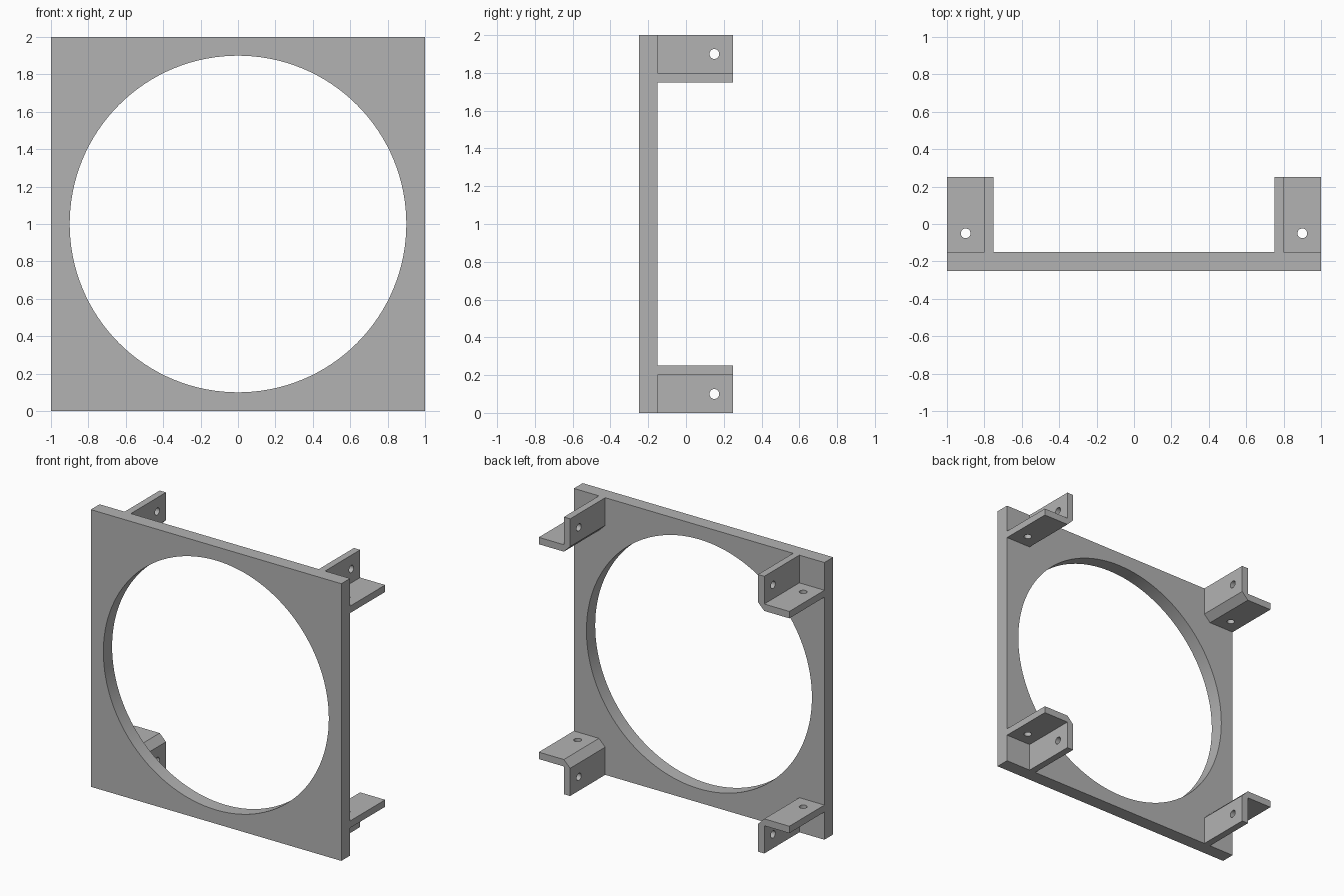
import bpy, bmesh, math

cube = bpy.data.objects.get("Cube")
if cube:
    bpy.data.objects.remove(cube, do_unlink=True)

grey = bpy.data.materials.new("plain_grey")
grey.use_nodes = True
colour = (0.45, 0.45, 0.45, 1)
grey.diffuse_color = colour
grey.node_tree.nodes["Principled BSDF"].inputs["Base Color"].default_value = colour

CENTRE = (0, 0, 1)          # shared origin, so parts mirror about the frame centre
FRONT, PLATE_BACK, BACK = -0.25, -0.15, 0.25


def extrude_profile(name, profile, y0, y1):
    """Solid from an (x, z) outline around CENTRE, extruded along y."""
    bm = bmesh.new()
    face = bm.faces.new([bm.verts.new((x, y0, z)) for x, z in profile])
    top = bmesh.ops.extrude_face_region(bm, geom=[face])["geom"]
    verts = [v for v in top if isinstance(v, bmesh.types.BMVert)]
    bmesh.ops.translate(bm, vec=(0, y1 - y0, 0), verts=verts)
    bmesh.ops.recalc_face_normals(bm, faces=bm.faces)
    mesh = bpy.data.meshes.new(name)
    bm.to_mesh(mesh)
    bm.free()
    obj = bpy.data.objects.new(name, mesh)
    obj.location = CENTRE
    mesh.materials.append(grey)
    bpy.context.collection.objects.link(obj)
    return obj


def apply(obj, modifier):
    bpy.ops.object.select_all(action="DESELECT")
    obj.select_set(True)
    bpy.context.view_layer.objects.active = obj
    bpy.ops.object.modifier_apply(modifier=modifier.name)


def drill(obj, location, radius, depth, rotation, sides):
    """Cut a round hole and discard the cutter."""
    bpy.ops.mesh.primitive_cylinder_add(vertices=sides, radius=radius, depth=depth,
                                        location=location, rotation=rotation)
    cutter = bpy.context.object
    cutter.name = "hole_cutter"
    cutter.hide_render = True
    cut = obj.modifiers.new("hole", "BOOLEAN")
    cut.operation = "DIFFERENCE"
    cut.solver = "EXACT"
    cut.object = cutter
    apply(obj, cut)
    bpy.data.objects.remove(cutter, do_unlink=True)


# Square front plate with a large round opening
plate = extrude_profile("front_plate", [(-1, -1), (1, -1), (1, 1), (-1, 1)],
                        FRONT, PLATE_BACK)
drill(plate, (0, -0.2, 1), 0.9, 0.4, (math.pi / 2, 0, 0), 128)

# Angle bracket with a chamfered outer bend
inner, bend = 0.75, 0.8
outline = [(bend, inner), (1, inner), (1, bend), (bend, bend), (bend, 1),
           (inner, 1), (inner, bend)]
bracket = extrude_profile("corner_brackets", outline, PLATE_BACK, BACK)

# Screw holes: one through each flange
drill(bracket, (0.775, 0.15, 1.9), 0.026, 0.2, (0, math.pi / 2, 0), 32)
drill(bracket, (0.9, -0.05, 1.775), 0.026, 0.2, (0, 0, 0), 32)

# Repeat the bracket in all four corners
mirror = bracket.modifiers.new("four_corners", "MIRROR")
mirror.use_axis = (True, False, True)
mirror.use_mirror_merge = False
apply(bracket, mirror)

# Smooth hole walls, sharp edges elsewhere
bpy.ops.object.select_all(action="DESELECT")
for obj in (plate, bracket):
    obj.select_set(True)
bpy.context.view_layer.objects.active = plate
bpy.ops.object.shade_smooth_by_angle(angle=math.radians(30))
